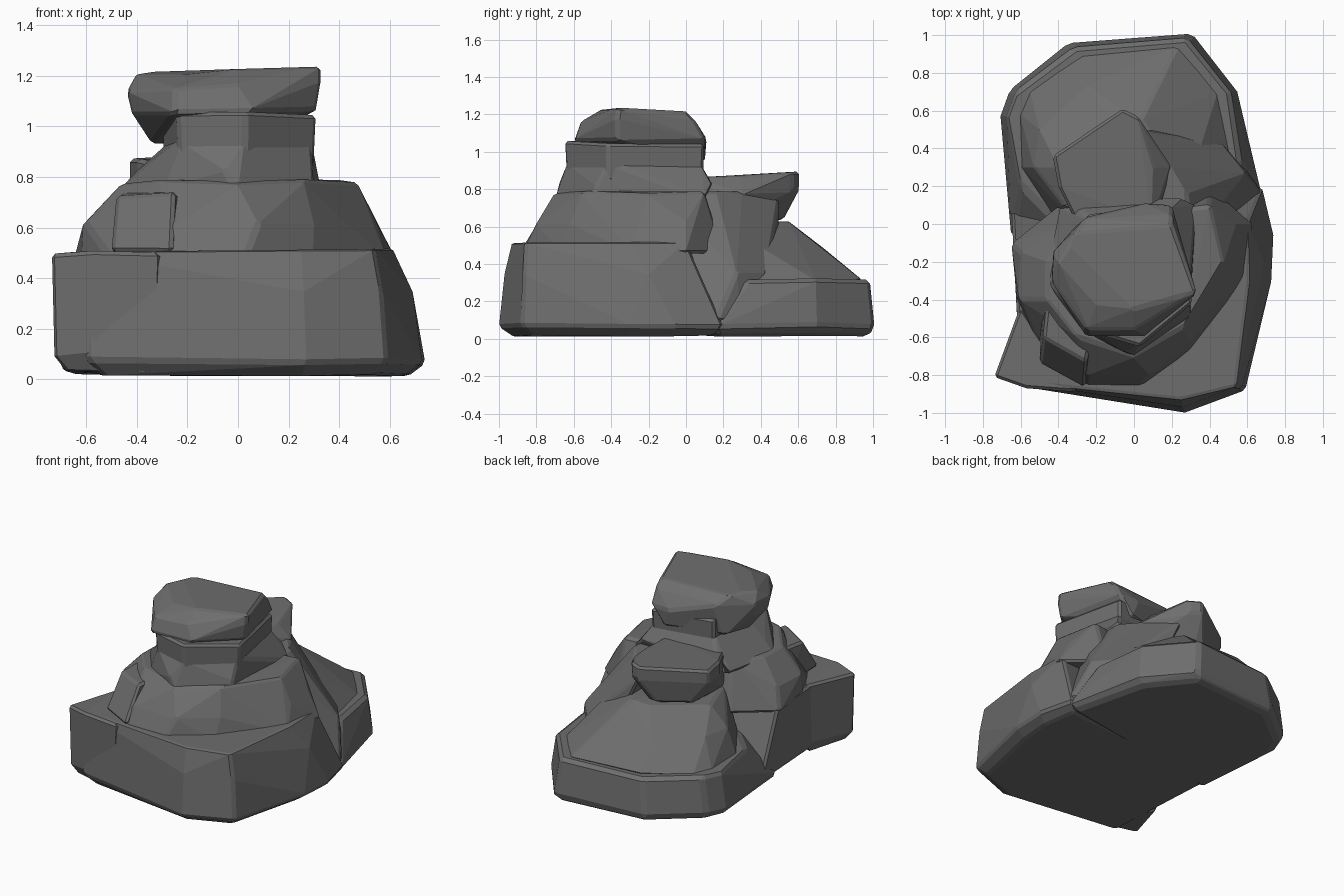
import bpy
import bmesh
import random
from mathutils import Vector

random.seed(4)

# Remove the default cube
default_cube = bpy.data.objects.get("Cube")
if default_cube:
    bpy.data.objects.remove(default_cube, do_unlink=True)

# One flat stone colour
STONE_COLOUR = (.155, .155, .155, 1)
stone = bpy.data.materials.new("grey_stone")
stone.use_nodes = True
stone.diffuse_color = STONE_COLOUR
shader = stone.node_tree.nodes["Principled BSDF"]
shader.inputs["Base Color"].default_value = STONE_COLOUR
shader.inputs["Roughness"].default_value = .9


def inset(outline, distance):
    """Move every point of an outline towards its middle by a distance."""
    points = [Vector(point) for point in outline]
    middle = sum(points, Vector((0, 0))) / len(points)
    return [point + (middle - point).normalized() * distance for point in points]


def boulder(name, *levels, chip=.015, tilt=(0, 0)):
    """Wrap a chipped convex rock around horizontal outlines (height, points)."""
    mesh = bpy.data.meshes.new(name)
    bm = bmesh.new()
    for height, outline in levels:
        for x, y in outline:
            lift = tilt[0] * x + tilt[1] * y + random.uniform(-.01, .01)
            bm.verts.new((x, y, max(height + lift, 0)))
    hull = bmesh.ops.convex_hull(bm, input=bm.verts)
    unused = {item for key in ("geom_interior", "geom_unused")
              for item in hull[key] if isinstance(item, bmesh.types.BMVert)}
    bmesh.ops.delete(bm, geom=list(unused), context="VERTS")
    bmesh.ops.dissolve_limit(bm, angle_limit=.08, verts=bm.verts, edges=bm.edges)
    bmesh.ops.recalc_face_normals(bm, faces=bm.faces)
    bm.to_mesh(mesh)
    bm.free()
    mesh.materials.append(stone)
    rock = bpy.data.objects.new(name, mesh)
    bpy.context.collection.objects.link(rock)
    # Broken edges
    bevel = rock.modifiers.new("chipped_edges", "BEVEL")
    bevel.width = chip
    bevel.segments = 1
    bevel.limit_method = "ANGLE"
    bevel.angle_limit = .5
    return rock


# Broad lower block with a ledge at the front left corner
front_footprint = [(-.6, -.86), (.27, -1), (.59, -.88), (.73, -.3), (.74, -.05),
                   (.68, .2), (-.65, .1), (-.62, -.4)]
boulder(
    "front_base",
    (.02, inset(front_footprint, .08)),
    (.07, front_footprint),
    (.34, [(.26, -.97), (.57, -.87), (.69, -.2)]),
    (.51, [(-.6, -.84), (0, -.87), (.25, -.93), (.54, -.86), (.61, -.3), (.6, 0),
           (-.64, -.1), (-.61, -.4)]))

# Corner block jutting out at the front
corner = [(-.74, -.81), (-.57, -.87), (-.3, -.89), (-.6, -.43)]
boulder(
    "corner_block",
    (.03, inset(corner, .06)),
    (.1, inset(corner, .01)),
    (.5, corner))

# Low block running to the back
rear_footprint = [(-.65, -.1), (-.66, .2), (-.71, .57), (-.66, .71), (-.35, .96),
                  (.31, 1.01), (.55, .7), (.6, .3), (.68, .15)]
boulder(
    "rear_base",
    (.02, inset(rear_footprint, .05)),
    (.06, rear_footprint),
    (.32, inset(rear_footprint[2:-1], .04) + [(-.6, .2), (-.4, 0), (.4, .1)]),
    chip=.025)

# Sloping shoulder between the rear base and the overhang
boulder(
    "rear_slope",
    (.31, inset(rear_footprint[2:-1], .1) + [(-.6, .3), (-.4, 0), (.5, .1)]),
    (.48, [(-.53, .3), (-.5, .5), (-.25, .73), (.05, .74), (.35, .4)]),
    (.62, [(-.4, .3), (-.1, .54), (.04, .55), (.2, .3), (.2, 0), (-.3, 0)]))

# Overhanging slab behind the column
overhang = [(-.43, .36), (-.4, .2), (-.06, .61), (.02, .57)]
boulder(
    "rear_overhang",
    (.6, inset(overhang, .12) + [(.2, .2), (-.3, 0)]),
    (.76, overhang + [(.2, .3)]),
    (.85, overhang + [(.1, .3), (.1, 0), (-.3, 0)]),
    tilt=(0, .08))

# Steep rib on the left flank
boulder(
    "left_buttress",
    (.1, [(.4, 0), (.68, .16), (.6, .3), (.4, .4)]),
    (.36, [(.54, .05), (.59, .27), (.46, .43), (.2, .5)]),
    (.78, [(.3, -.1), (.28, .16), (.2, .3), (0, .5), (0, 0)]))

# Middle tier, nearly flush with the base between the two ledges
boulder(
    "middle_tier",
    (.46, [(-.62, -.4), (-.5, -.65), (-.26, -.87), (.02, -.88), (.3, -.68),
           (.6, -.3), (.63, 0), (.4, .2), (-.4, .1), (-.65, -.1)]),
    (.62, [(-.61, -.4), (-.6, -.15), (-.25, -.8), (.08, -.8), (.3, -.62),
           (.55, -.2), (.54, 0)]),
    (.78, [(-.46, -.4), (-.46, -.2), (-.3, -.6), (0, -.7), (.26, -.55),
           (.47, -.2), (.4, .1), (-.35, 0)]))

# Thin slab standing proud of the tier at the front
slab = [(-.5, -.74), (-.26, -.87), (-.2, -.6), (-.5, -.4)]
boulder(
    "front_slab",
    (.5, slab),
    (.73, [(-.48, -.6), (-.25, -.73), (-.2, -.5), (-.46, -.4)]))

# Column rising from the middle tier
column = [(-.3, -.3), (-.24, -.57), (.03, -.65), (.31, -.42), (.2, .1), (-.25, .05)]
boulder(
    "column_foot",
    (.74, [(-.48, -.3), (-.3, -.55), (0, -.7), (.3, -.5), (.33, .1), (-.4, .1)]),
    (.82, [(-.4, -.3), (-.05, -.68), (.3, -.48), (.25, .14), (-.3, .1)]),
    (.94, inset(column, .02)))
boulder(
    "column_neck",
    (.85, inset(column, .01)),
    (1.05, column))

# Overhanging cap stone
cap = [(-.44, -.3), (-.43, -.15), (-.25, .04), (.2, .05), (.33, -.37), (0, -.56),
       (-.25, -.56)]
boulder(
    "cap_stone",
    (.95, [(-.34, -.2), (-.3, 0), (.1, .1), (-.1, -.4)]),
    (1.06, inset(cap, .02) + [(.05, .11), (.2, .1), (.05, -.6), (-.25, -.6)]),
    (1.16, cap),
    (1.22, inset(cap[:3], .1) + [(.2, 0), (.33, -.36), (0, -.45), (-.2, -.43)]),
    tilt=(.03, 0))
